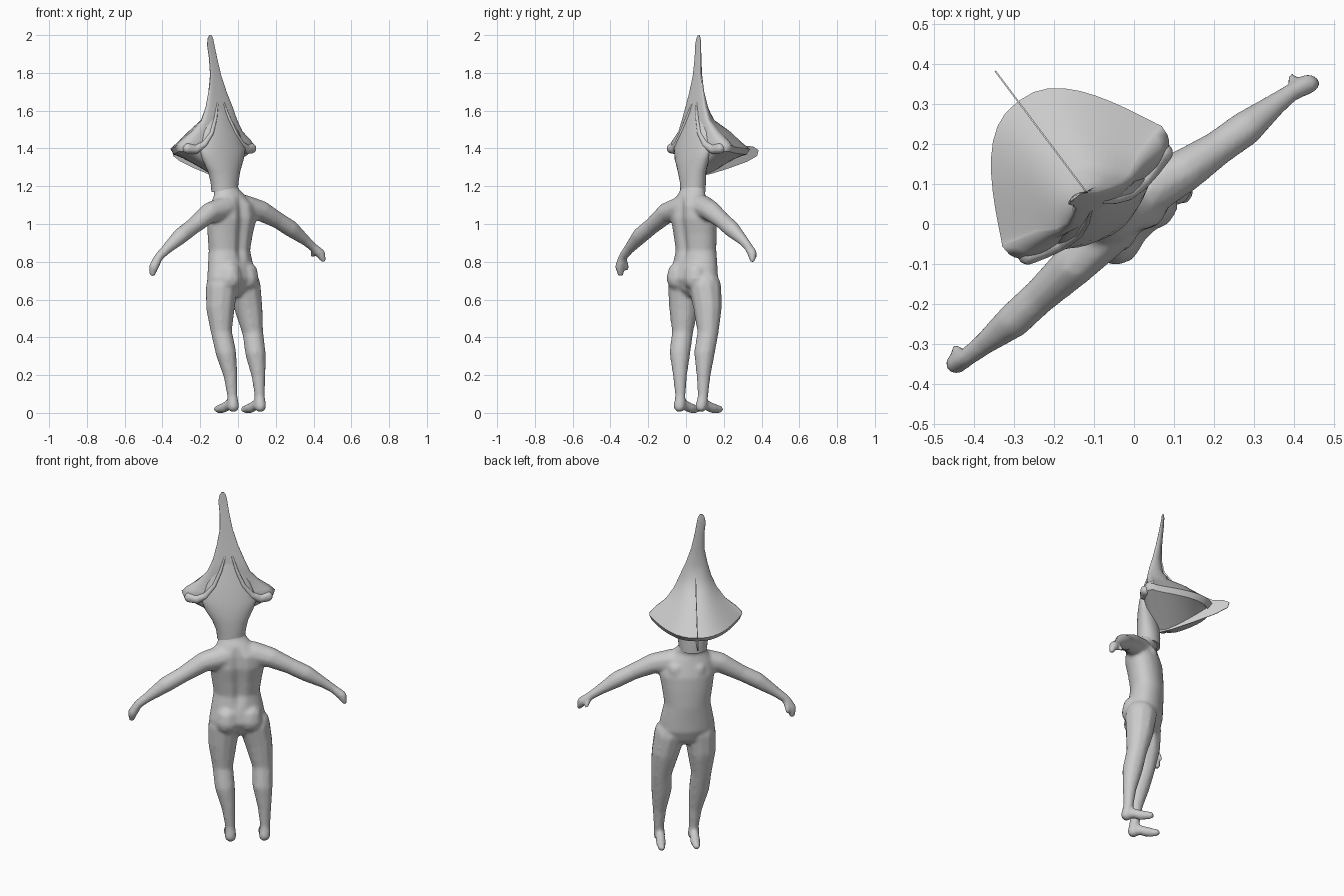
import bpy, bmesh, math
from mathutils import Vector, Matrix

if "Cube" in bpy.data.objects:
    bpy.data.objects.remove(bpy.data.objects["Cube"])

grey = bpy.data.materials.new("clay_grey")
grey.diffuse_color = (0.6, 0.6, 0.6, 1)
grey.use_nodes = True
grey.node_tree.nodes["Principled BSDF"].inputs["Base Color"].default_value = grey.diffuse_color


def finish(bm, name, angle=60):
    bmesh.ops.recalc_face_normals(bm, faces=bm.faces)
    me = bpy.data.meshes.new(name)
    bm.to_mesh(me)
    bm.free()
    ob = bpy.data.objects.new(name, me)
    bpy.context.collection.objects.link(ob)
    me.materials.append(grey)
    bpy.ops.object.select_all(action='DESELECT')
    ob.select_set(True)
    bpy.context.view_layer.objects.active = ob
    bpy.ops.object.shade_smooth_by_angle(angle=math.radians(angle))
    return ob


def local(u, f, z, deg):
    """u = sideways, f = forward of the figure, turned by deg about z."""
    return Matrix.Rotation(math.radians(deg), 3, 'Z') @ Vector((u, f, z))


def limb(bm, pts):
    """Chain of rounded cones through (x, y, z, radius) points."""
    for a, b in zip(pts, pts[1:]):
        part = bmesh.new()
        for p in (a, b):
            bmesh.ops.create_icosphere(part, subdivisions=2, radius=p[3],
                                       matrix=Matrix.Translation(p[:3]))
        res = bmesh.ops.convex_hull(part, input=part.verts)
        inner = [g for g in res["geom_interior"] if isinstance(g, bmesh.types.BMVert)]
        bmesh.ops.delete(part, geom=inner, context='VERTS')
        me = bpy.data.meshes.new("tmp")
        part.to_mesh(me)
        part.free()
        bm.from_mesh(me)
        bpy.data.meshes.remove(me)


def loft(bm, rings, caps=(True, True)):
    loops = [[bm.verts.new(p) for p in r] for r in rings]
    n = len(loops[0])
    for a, b in zip(loops, loops[1:]):
        for i in range(n):
            j = (i + 1) % n
            bm.faces.new((a[i], a[j], b[j], b[i]))
    for loop, cap in zip((loops[0], loops[-1]), caps):
        if cap:
            bm.faces.new(loop)


def oval(u, f, z, w, d, deg, n=28, groove=0):
    """Elliptic ring; groove dents the middle of the back."""
    pts = []
    for i in range(n):
        t = 2 * math.pi * i / n
        dent = groove * max(0, 1 - abs(math.cos(t)) / .3) * (math.sin(t) < 0)
        pts.append(local(u + w * math.cos(t), f + d * math.sin(t) + dent, z, deg))
    return pts


# Body: torso, limbs and feet fused into one skin
body = bmesh.new()
torso = [(0.005, .055, .615, .05, .045, 45), (0.005, .055, .65, .115, .08, 45),
         (0.005, .052, .71, .152, .102, 45), (0.005, .060, .77, .142, .096, 44),
         (0.003, .070, .86, .124, .090, 43), (0, .063, .95, .137, .094, 41),
         (0, .053, 1.03, .150, .098, 39), (-.003, .045, 1.10, .136, .084, 37),
         (-.02, .05, 1.155, .088, .062, 37), (-.03, .07, 1.19, .070, .058, 37),
         (-.035, .074, 1.26, .068, .057, 37)]
loft(body, [oval(*r, 40, .022 if .8 < r[2] < 1.12 else 0) for r in torso])
# arms, with palm and thumb
limb(body, [(-.07, -.02, 1.085, .066), (-.15, -.10, 1.06, .056), (-.235, -.18, .99, .045),
            (-.30, -.24, .94, .045), (-.375, -.30, .87, .029), (-.42, -.335, .825, .024),
            (-.445, -.35, .775, .027), (-.453, -.347, .736, .017)])
limb(body, [(-.425, -.33, .82, .018), (-.448, -.31, .765, .011)])
limb(body, [(.035, .085, 1.09, .066), (.12, .13, 1.07, .056), (.21, .19, 1.02, .045),
            (.28, .24, .975, .045), (.355, .30, .915, .029), (.395, .33, .88, .024),
            (.435, .35, .845, .027), (.452, .352, .81, .016)])
limb(body, [(.40, .33, .88, .018), (.395, .368, .83, .011)])
# legs and feet
limb(body, [(-.085, -.008, .67, .088), (-.093, -.012, .56, .079), (-.088, -.018, .43, .057),
            (-.064, -.032, .32, .056), (-.04, -.032, .20, .038), (-.03, -.03, .09, .028),
            (-.025, -.035, .034, .032)])
limb(body, [(-.03, -.03, .055, .026), (-.075, .02, .027, .028), (-.11, .058, .019, .02)])
limb(body, [(.035, .10, .67, .088), (.055, .114, .56, .077), (.078, .117, .43, .057),
            (.092, .098, .32, .056), (.108, .093, .20, .038), (.115, .09, .09, .028),
            (.118, .08, .034, .032)])
limb(body, [(.112, .085, .055, .026), (.07, .135, .027, .028), (.034, .18, .019, .02)])
# buttocks and chest
for s in (-1, 1):
    p = local(.005 + s * .062, .008, .71, 45)
    limb(body, [(*p, .07), (p.x, p.y, p.z + .03, .064)])
    p = local(s * .06, .092, 1.035, 39)
    limb(body, [(*p, .048), (p.x, p.y, p.z + .03, .048)])
skin = finish(body, "body")
rm = skin.modifiers.new("fuse", 'REMESH')
rm.mode = 'VOXEL'
rm.voxel_size = .009
rm.use_smooth_shade = True
sm = skin.modifiers.new("soften", 'SMOOTH')
sm.iterations = 8

# Hood: draped cone with a pointed front and a wide brim
HOOD = 37
CU = -.047


def hood_ring(z, w, back, front, lift, n=48):
    """Pointed towards the front, nearly flat across the back."""
    pts = []
    mid = back + (front - back) * .25
    for i in range(n):
        t = 2 * math.pi * i / n
        c, s = math.cos(t), math.sin(t)
        if s > 0:
            f = mid + (front - mid) * s ** (2.2 if w > .1 else 1.2)
        else:
            f = mid - (mid - back) * abs(s) ** .6
        k = abs(c) ** .85 * math.copysign(1, c)
        pts.append(local(CU - .03 * lift + w * k, f, z - .02 * max(0, s) * (w > .2), HOOD))
    return pts


levels = [(1.385, .238, .07, .395, 0), (1.415, .250, .065, .42, 0),
          (1.445, .222, .07, .375, 0), (1.49, .162, .075, .30, 0), (1.55, .115, .075, .20, 0),
          (1.62, .085, .085, .15, 0), (1.70, .058, .10, .137, .2), (1.79, .035, .112, .138, .4),
          (1.88, .026, .125, .143, .7), (1.95, .024, .135, .147, 1), (1.985, .017, .138, .148, 1),
          (2.0, .006, .140, .147, 1)]
hood = bmesh.new()
loft(hood, [hood_ring(*l) for l in levels], caps=(False, True))
finish(hood, "hood")

# Hull under the brim: narrows from the brim down to the keel line
hull = bmesh.new()
rings = []
inv = Matrix.Rotation(math.radians(-HOOD), 3, 'Z')
for t in (0, .35, .7, 1):
    ring = []
    for p in hood_ring(*levels[0]):
        q = inv @ p
        keel_z = 1.265 + .11 * max(0, (q.y - .16) / .235) ** 1.3
        ring.append(local(CU + (q.x - CU) * (1 - .97 * t), q.y, q.z + (keel_z - q.z) * t, HOOD))
    rings.append(ring)
loft(hull, rings, caps=(False, False))
finish(hull, "hull")

# Face stalk: flares from the neck up into the back of the hood
stalk = bmesh.new()
loft(stalk, [oval(*r, HOOD) for r in [
    (-.035, .072, 1.17, .074, .062), (-.035, .072, 1.22, .080, .062),
    (-.04, .070, 1.28, .098, .060), (-.045, .072, 1.34, .130, .056),
    (-.045, .078, 1.40, .150, .050), (-.047, .09, 1.48, .120, .042),
    (-.047, .105, 1.57, .080, .032), (-.049, .115, 1.64, .055, .022)]])
finish(stalk, "stalk")

# Back folds: ridges spreading from the peak into rolled side lobes
folds = bmesh.new()
for s in (-1, 1):
    path = [(.02, .092, 1.64, .006), (.045, .075, 1.56, .009), (.08, .064, 1.48, .012),
            (.125, .070, 1.42, .018), (.17, .085, 1.395, .024), (.21, .100, 1.40, .028)]
    limb(folds, [(*local(CU + s * u, f, z, HOOD), r) for u, f, z, r in path])
rolls = finish(folds, "back_folds")
rm = rolls.modifiers.new("fuse", 'REMESH')
rm.mode = 'VOXEL'
rm.voxel_size = .004
rm.use_smooth_shade = True

# Keel: thin fin along the middle of the hood, reaching past the brim
keel = bmesh.new()
outline = [(.10, 1.25), (.20, 1.265), (.32, 1.295), (.44, 1.33), (.505, 1.36), (.515, 1.39),
           (.48, 1.41), (.425, 1.415), (.382, 1.44), (.307, 1.495), (.207, 1.555), (.157, 1.625),
           (.142, 1.70), (.141, 1.79), (.12, 1.79), (.10, 1.60)]
sides = [[keel.verts.new(local(CU + o, f, z, HOOD)) for f, z in outline] for o in (-.002, .002)]
for s in sides:
    keel.faces.new(s)
for i in range(len(outline)):
    j = (i + 1) % len(outline)
    keel.faces.new((sides[0][i], sides[0][j], sides[1][j], sides[1][i]))
finish(keel, "keel", 30)
